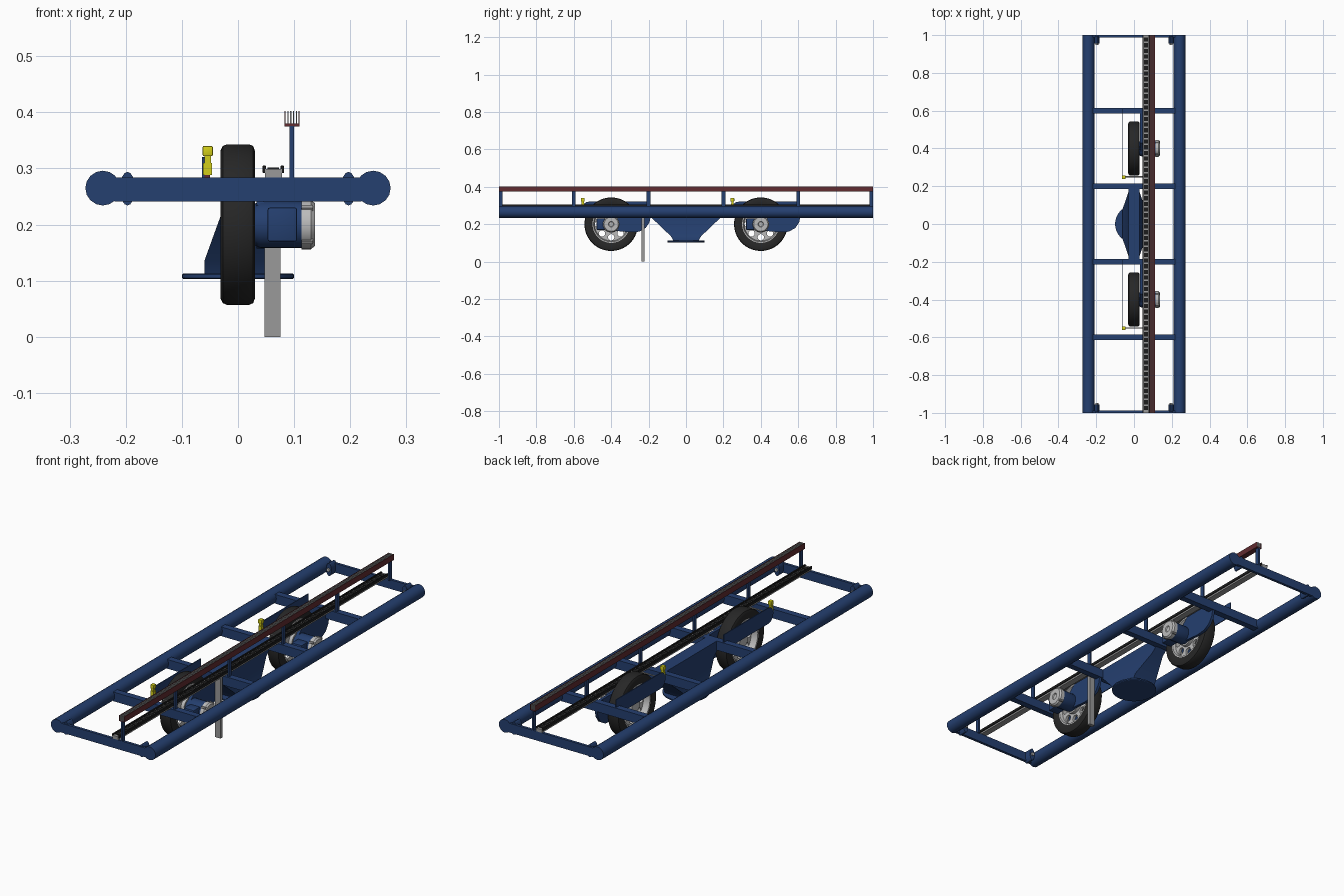
import bpy, bmesh, math
from mathutils import Matrix, Vector

if "Cube" in bpy.data.objects:
    bpy.data.objects.remove(bpy.data.objects["Cube"])


def material(name, rgb):
    m = bpy.data.materials.new(name)
    m.diffuse_color = (*rgb, 1)
    m.use_nodes = True
    m.node_tree.nodes["Principled BSDF"].inputs["Base Color"].default_value = m.diffuse_color
    return m


BLUE = material("frame blue", (0.018, 0.05, 0.16))
RUBBER = material("tyre rubber", (0.02, 0.02, 0.02))
BLACK = material("rail black", (0.012, 0.012, 0.012))
GREY = material("steel grey", (0.32, 0.32, 0.32))
LIGHT = material("rim light grey", (0.5, 0.5, 0.5))
YELLOW = material("sensor yellow", (0.65, 0.62, 0.01))
MAROON = material("conductor maroon", (0.12, 0.025, 0.03))


def finish(bm, name, mat):
    bmesh.ops.recalc_face_normals(bm, faces=bm.faces)
    me = bpy.data.meshes.new(name)
    bm.to_mesh(me)
    bm.free()
    me.materials.append(mat)
    ob = bpy.data.objects.new(name, me)
    bpy.context.collection.objects.link(ob)
    return ob


def add_box(bm, x, y, z):
    size = Matrix.Diagonal((x[1] - x[0], y[1] - y[0], z[1] - z[0], 1))
    mid = Matrix.Translation((sum(x) / 2, sum(y) / 2, sum(z) / 2))
    bmesh.ops.create_cube(bm, size=1, matrix=mid @ size)


def box(name, x, y, z, mat, bevel=0):
    bm = bmesh.new()
    add_box(bm, x, y, z)
    if bevel:
        bmesh.ops.bevel(bm, geom=bm.edges[:], offset=bevel, segments=2, affect='EDGES', profile=0.5)
    return finish(bm, name, mat)


def loft(name, rings, mat, caps=True, closed=False):
    """Skin a list of equal-length point rings."""
    bm = bmesh.new()
    vs = [[bm.verts.new(p) for p in r] for r in rings]
    pairs = list(zip(vs, vs[1:])) + ([(vs[-1], vs[0])] if closed else [])
    for a, b in pairs:
        for i in range(len(a)):
            j = (i + 1) % len(a)
            bm.faces.new((a[i], a[j], b[j], b[i]))
    if caps and not closed:
        bm.faces.new(vs[0])
        bm.faces.new(vs[-1])
    return finish(bm, name, mat)


def lathe_x(name, profile, y, z, mat, n=48, closed=False):
    """Turn (x, radius) points about an axis along x."""
    rings = [[(px, y + r * math.cos(2 * math.pi * i / n), z + r * math.sin(2 * math.pi * i / n))
              for i in range(n)] for px, r in profile]
    return loft(name, rings, mat, closed=closed)


def rod_y(name, x, z, rx, rz, y0, y1, mat, n=16):
    rings = [[(x + rx * math.cos(2 * math.pi * i / n), y, z + rz * math.sin(2 * math.pi * i / n))
              for i in range(n)] for y in (y0, y1)]
    return loft(name, rings, mat)


def plate(name, pts, x0, x1, mat):
    return loft(name, [[(x, y, z) for y, z in pts] for x in (x0, x1)], mat)


# Frame: long tubes, cross tubes, end plates and corner lugs
for s, side in ((-1, "left"), (1, "right")):
    rod_y(f"{side}_long_tube", s * 0.241, 0.265, 0.031, 0.031, -1, 1, BLUE)
    for e, end in ((-1, "front"), (1, "rear")):
        y0, y1 = sorted((e * 0.955, e * 0.996))
        rod_y(f"{end}_{side}_lug", s * 0.197, 0.264, 0.0135, 0.03, y0, y1, BLUE)
        y0, y1 = sorted((e * 0.948, e * 0.956))
        rod_y(f"{end}_{side}_bolt", s * 0.197, 0.264, 0.008, 0.008, y0, y1, LIGHT, 6)
for y in (-0.6, -0.2, 0.2, 0.6):
    box("cross_tube", (-0.22, 0.22), (y - 0.015, y + 0.015), (0.241, 0.284), BLUE)
for e in (-1, 1):
    box("end_plate", (-0.22, 0.22), sorted((e * 0.987, e * 1.0)), (0.241, 0.284), BLUE)

# Central pedestal: beam tapering to a foot on a round base
rings = [[(-a, -b, z), (a, -b, z), (a, b, z), (-a, b, z)] for a, b, z in
         ((0.03, 0.2, 0.284), (0.03, 0.195, 0.245), (0.03, 0.167, 0.218),
          (0.06, 0.08, 0.135), (0.06, 0.068, 0.112))]
loft("central_pedestal", rings, BLUE)
loft("base_disc", [[(r * math.cos(i * math.pi / 20), r * math.sin(i * math.pi / 20), z)
                    for i in range(40)] for r, z in
                   ((0.097, 0.103), (0.1, 0.105), (0.1, 0.111), (0.097, 0.113))], BLUE)


def rim_disc(y):
    """Disc with a ring of round holes, as a filled flat curve."""
    cu = bpy.data.curves.new("rim_curve", 'CURVE')
    cu.dimensions, cu.fill_mode, cu.extrude = '2D', 'BOTH', 0.006
    holes = [(0.07 * math.cos(k * math.pi / 4), 0.07 * math.sin(k * math.pi / 4), 0.017) for k in range(8)]
    for cx, cy, r in [(0, 0, 0.092)] + holes:
        n = 40 if r > 0.05 else 16
        sp = cu.splines.new('POLY')
        sp.points.add(n - 1)
        for i, p in enumerate(sp.points):
            a = 2 * math.pi * i / n
            p.co = (cx + r * math.cos(a), cy + r * math.sin(a), 0, 1)
        sp.use_cyclic_u = True
    tmp = bpy.data.objects.new("rim_helper", cu)
    bpy.context.collection.objects.link(tmp)
    dg = bpy.context.evaluated_depsgraph_get()
    me = bpy.data.meshes.new_from_object(tmp.evaluated_get(dg))
    bpy.data.objects.remove(tmp)
    me.transform(Matrix.Translation((0.008, y, 0.2)) @ Matrix.Rotation(math.pi / 2, 4, 'Y'))
    me.materials.clear()
    me.materials.append(LIGHT)
    bpy.context.collection.objects.link(bpy.data.objects.new("rim_disc", me))


# Two identical drive units
for c in (-0.4, 0.4):
    # Wheel: tyre, rim and hub
    lathe_x("tyre", [(-0.028, 0.1), (-0.031, 0.115), (-0.031, 0.132), (-0.027, 0.14), (-0.02, 0.143),
                     (0.02, 0.143), (0.027, 0.14), (0.03, 0.132), (0.03, 0.115), (0.027, 0.1)],
            c, 0.2, RUBBER, 64, True)
    lathe_x("rim_ring", [(-0.027, 0.102), (0.027, 0.102), (0.027, 0.094), (0.012, 0.088),
                         (-0.012, 0.088), (-0.027, 0.094)], c, 0.2, LIGHT, 48, True)
    rim_disc(c)
    lathe_x("hub", [(-0.022, 0.02), (-0.02, 0.03), (0.0, 0.045), (0.03, 0.045)], c, 0.2, LIGHT, 32)
    # Gear motor with end cap, bolts and terminal box
    lathe_x("motor_body", [(0.025, 0.035), (0.04, 0.042), (0.115, 0.042)], c, 0.2, BLUE, 24)
    lathe_x("motor_cap", [(0.113, 0.044), (0.13, 0.044), (0.137, 0.038), (0.137, 0.015),
                          (0.132, 0.012)], c, 0.2, LIGHT, 24)
    for k in range(4):
        a = math.pi / 4 + k * math.pi / 2
        lathe_x("motor_bolt", [(0.113, 0.006), (0.134, 0.006)], c + 0.042 * math.cos(a),
                0.2 + 0.042 * math.sin(a), GREY, 6)
    box("terminal_box", (0.053, 0.105), (c - 0.078, c - 0.03), (0.17, 0.23), BLUE, 0.003)
    # Swing arm on the motor side
    plate("swing_arm", [(c - 0.02, 0.165), (c + 0.05, 0.162), (c + 0.1, 0.157), (c + 0.15, 0.16),
                        (c + 0.185, 0.18), (c + 0.205, 0.21), (c + 0.212, 0.245), (c + 0.212, 0.282),
                        (c + 0.03, 0.282), (c - 0.02, 0.235)], 0.033, 0.046, BLUE)
    # Slim rounded side plate carrying the sensor
    arc = [(c - 0.12 + 0.037 * math.cos(a), 0.283 + 0.037 * math.sin(a))
           for a in [math.pi / 2 + i * math.pi / 8 for i in range(9)]]
    plate("sensor_plate", arc + [(c + 0.21, 0.246), (c + 0.21, 0.32)], -0.064, -0.06, BLUE)
    # Yellow sensor, its red foot and the cross rod
    box("sensor_head", (-0.063, -0.045), (c - 0.162, c - 0.142), (0.322, 0.34), YELLOW, 0.002)
    box("sensor_neck", (-0.06, -0.048), (c - 0.158, c - 0.146), (0.308, 0.324), YELLOW)
    box("sensor_body", (-0.062, -0.046), (c - 0.16, c - 0.144), (0.288, 0.31), YELLOW)
    box("sensor_foot", (-0.06, -0.05), (c - 0.158, c - 0.146), (0.28, 0.288), MAROON)
    lathe_x("sensor_rod", [(-0.06, 0.003), (0.05, 0.003)], c - 0.15, 0.281, GREY, 8)

# Stop post reaching the ground
box("ground_post", (0.047, 0.076), (-0.239, -0.222), (0, 0.284), GREY)

# Guide rail with dark lips and chain links
box("guide_rail", (0.048, 0.078), (-1, 1), (0.284, 0.299), GREY)
for x in (0.047, 0.079):
    box("rail_lip", (x - 0.003, x + 0.003), (-0.998, 0.998), (0.292, 0.305), BLACK, 0.001)
bm = bmesh.new()
for i in range(66):
    y = -0.985 + i * 0.03
    add_box(bm, (0.053, 0.073), (y, y + 0.022), (0.297, 0.302))
finish(bm, "rail_links", BLACK)

# Conductor rail on posts
for y in (-0.99, -0.6, -0.2, 0.2, 0.6, 0.99):
    box("conductor_post", (0.092, 0.1), (y - 0.01, y + 0.01), (0.28, 0.376), BLUE)
box("conductor_base", (0.083, 0.11), (-1, 1), (0.375, 0.38), MAROON)
for i in range(6):
    x = 0.084 + i * 0.005
    box("conductor_fin", (x - 0.001, x + 0.001), (-1, 1), (0.379, 0.402),
        MAROON if i in (0, 5) else GREY)

# Smooth round parts, keep edges sharp
for ob in bpy.context.collection.objects:
    ob.select_set(ob.type == 'MESH')
    bpy.context.view_layer.objects.active = ob
bpy.ops.object.shade_smooth_by_angle(angle=math.radians(32))
